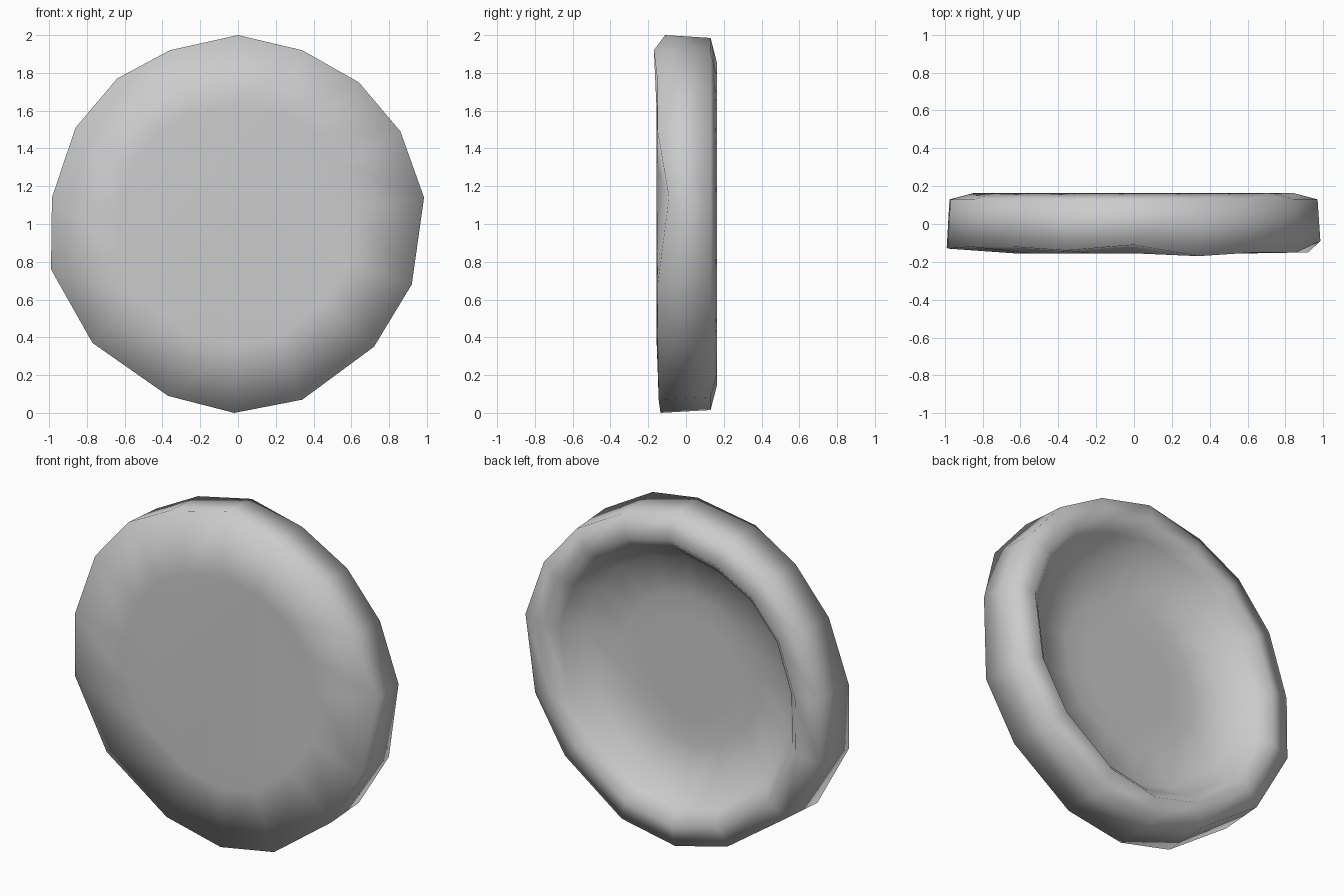
import bpy, bmesh

if "Cube" in bpy.data.objects:
    bpy.data.objects.remove(bpy.data.objects["Cube"])

# Sixteen-sided uneven outline: x, z, depth of the front corner
OUTLINE = [(0, 2, -.11), (.34, 1.92, -.17), (.64, 1.75, -.15), (.86, 1.49, -.15),
           (.985, 1.14, -.09), (.92, .68, -.15), (.72, .35, -.15), (.34, .07, -.145),
           (-.02, 0, -.135), (-.37, .09, -.145), (-.77, .37, -.14), (-.99, .76, -.125),
           (-.985, 1.14, -.13), (-.86, 1.51, -.12), (-.64, 1.77, -.12), (-.36, 1.92, -.14)]

# Cross-section from front disc, round the rim, into the hollow: scale, y
# (None uses the outline's own front depth)
SECTION = [(.64, -.155), (1, None), (.985, .13),
           (.85, .165), (.78, .10), (.69, -.01), (.45, -.05), (.3, -.05)]

bm = bmesh.new()
rings = []
for scale, y in SECTION:
    rings.append([bm.verts.new((x * scale, d if y is None else y, 1 + (z - 1) * scale))
                  for x, z, d in OUTLINE])

# Skin between neighbouring rings
n = len(OUTLINE)
for a, b in zip(rings, rings[1:]):
    for i in range(n):
        j = (i + 1) % n
        bm.faces.new((a[i], a[j], b[j], b[i]))

# Flat front centre and hollow floor
bm.faces.new(rings[0])
bm.faces.new(rings[-1])
bmesh.ops.recalc_face_normals(bm, faces=bm.faces)
for f in bm.faces:
    f.smooth = True

mesh = bpy.data.meshes.new("round_dish")
bm.to_mesh(mesh)
bm.free()
dish = bpy.data.objects.new("round_dish", mesh)
bpy.context.collection.objects.link(dish)
